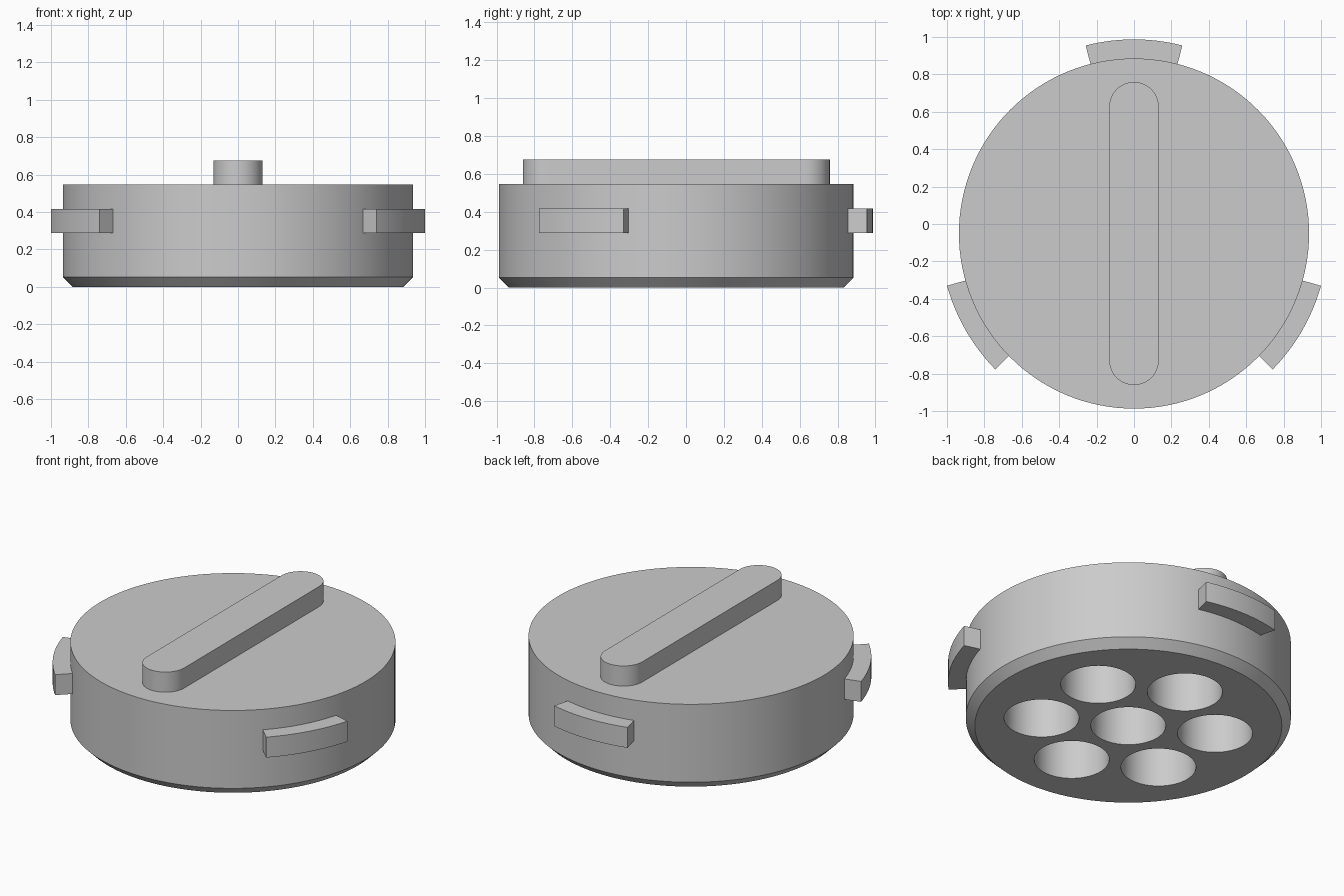
import bpy
import bmesh
from math import cos, sin, pi, radians

cube = bpy.data.objects.get("Cube")
if cube:
    bpy.data.objects.remove(cube, do_unlink=True)

CENTRE_Y = -0.051
BODY_R, TAB_R, TOP = 0.936, 1.038, 0.547

grey = bpy.data.materials.new("plain grey")
grey.use_nodes = True
grey.diffuse_color = (0.6, 0.6, 0.6, 1)
grey.node_tree.nodes["Principled BSDF"].inputs["Base Color"].default_value = (0.6, 0.6, 0.6, 1)


def arc(radius, start, end, steps, cx=0, cy=0):
    """Points along an arc, angles in degrees."""
    angles = [radians(start + (end - start) * i / steps) for i in range(steps + 1)]
    return [(cx + radius * cos(a), cy + radius * sin(a)) for a in angles]


def loft(name, rings):
    """Solid through stacked outlines, each given as (points, height)."""
    bm = bmesh.new()
    loops = [[bm.verts.new((x, y, z)) for x, y in pts] for pts, z in rings]
    n = len(loops[0])
    for low, high in zip(loops, loops[1:]):
        for i in range(n):
            j = (i + 1) % n
            bm.faces.new((low[i], low[j], high[j], high[i]))
    bm.faces.new(loops[0][::-1])
    bm.faces.new(loops[-1])
    bmesh.ops.recalc_face_normals(bm, faces=bm.faces)
    mesh = bpy.data.meshes.new(name)
    bm.to_mesh(mesh)
    bm.free()
    obj = bpy.data.objects.new(name, mesh)
    obj.location.y = CENTRE_Y
    mesh.materials.append(grey)
    bpy.context.collection.objects.link(obj)
    return obj


def activate(obj):
    bpy.ops.object.select_all(action="DESELECT")
    obj.select_set(True)
    bpy.context.view_layer.objects.active = obj


def circle(radius, steps, cx=0, cy=0):
    return arc(radius, 0, 360, steps, cx, cy)[:-1]


# Round body with a chamfered lower edge
body = loft("body", [(circle(BODY_R - 0.052, 128), 0),
                     (circle(BODY_R, 128), 0.052),
                     (circle(BODY_R, 128), TOP)])

# Seven blind holes in the underside: one central, six around it
centres = [(0, 0)] + [(0.507 * cos(a), 0.507 * sin(a))
                      for a in (pi / 6 + k * pi / 3 for k in range(6))]
for cx, cy in centres:
    pts = circle(0.216, 64, cx, cy)
    cutter = loft("hole_cutter", [(pts, -0.1), (pts, 0.42)])
    cutter.hide_render = True
    cut = body.modifiers.new("hole", "BOOLEAN")
    cut.operation = "DIFFERENCE"
    cut.solver = "EXACT"
    cut.object = cutter
    activate(body)
    bpy.ops.object.modifier_apply(modifier=cut.name)
    bpy.data.objects.remove(cutter, do_unlink=True)

# Grip bar with rounded ends across the top
reach, half_width = 0.81, 0.132
straight = reach - half_width
outline = arc(half_width, 0, 180, 32, 0, straight) + arc(half_width, 180, 360, 32, 0, -straight)
handle = loft("grip_bar", [(outline, TOP - 0.01), (outline, 0.675)])

# Three curved locking tabs around the rim
tabs = []
for name, mid in (("back_tab", 90), ("right_tab", 210), ("left_tab", 330)):
    sector = arc(TAB_R, mid - 14.4, mid + 14.4, 20) + arc(BODY_R - 0.03, mid + 14.4, mid - 14.4, 20)
    tabs.append(loft(name, [(sector, 0.287), (sector, 0.417)]))

for obj in [body, handle] + tabs:
    activate(obj)
    bpy.ops.object.shade_smooth_by_angle(angle=radians(30))
